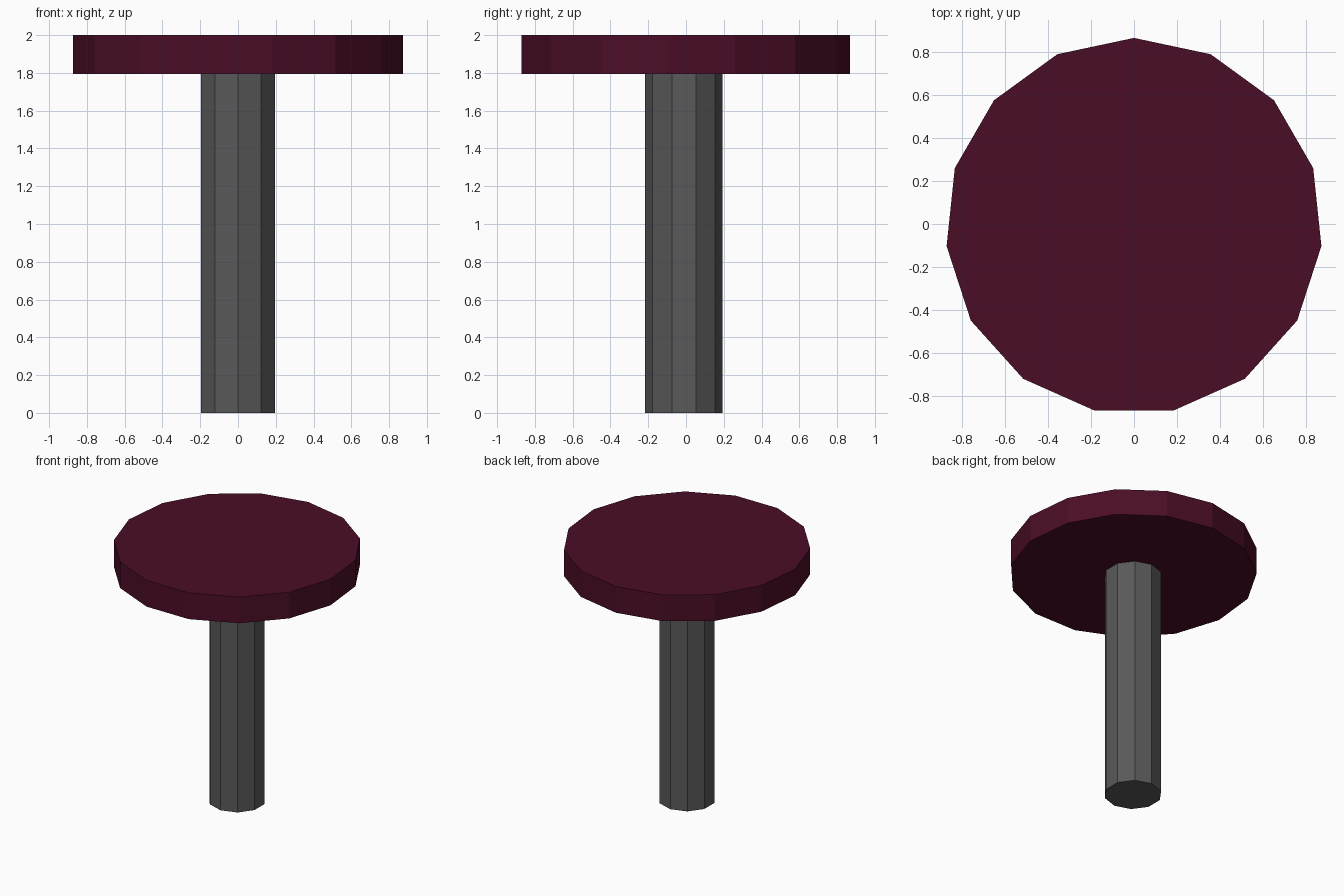
import bpy
from math import pi

if "Cube" in bpy.data.objects:
    bpy.data.objects.remove(bpy.data.objects["Cube"])

CY = -0.011  # shared axis offset that centres the odd-sided top


def prism(name, sides, radius, z0, z1, turn, color):
    bpy.ops.mesh.primitive_cylinder_add(
        vertices=sides, radius=radius, depth=z1 - z0,
        location=(0, CY, (z0 + z1) / 2), rotation=(0, 0, turn))
    ob = bpy.context.object
    ob.name = name
    mat = bpy.data.materials.new(name + "_colour")
    mat.diffuse_color = (*color, 1)
    mat.use_nodes = True
    mat.node_tree.nodes["Principled BSDF"].inputs["Base Color"].default_value = mat.diffuse_color
    ob.data.materials.append(mat)
    return ob


# Ten-sided post
prism("post", 10, 0.205, 0, 1.795, 0, (0.1, 0.1, 0.1))

# Fifteen-sided round top, one corner pointing to the back
prism("round_top", 15, 0.878, 1.795, 2.0, 0, (0.07, 0.004, 0.02))
